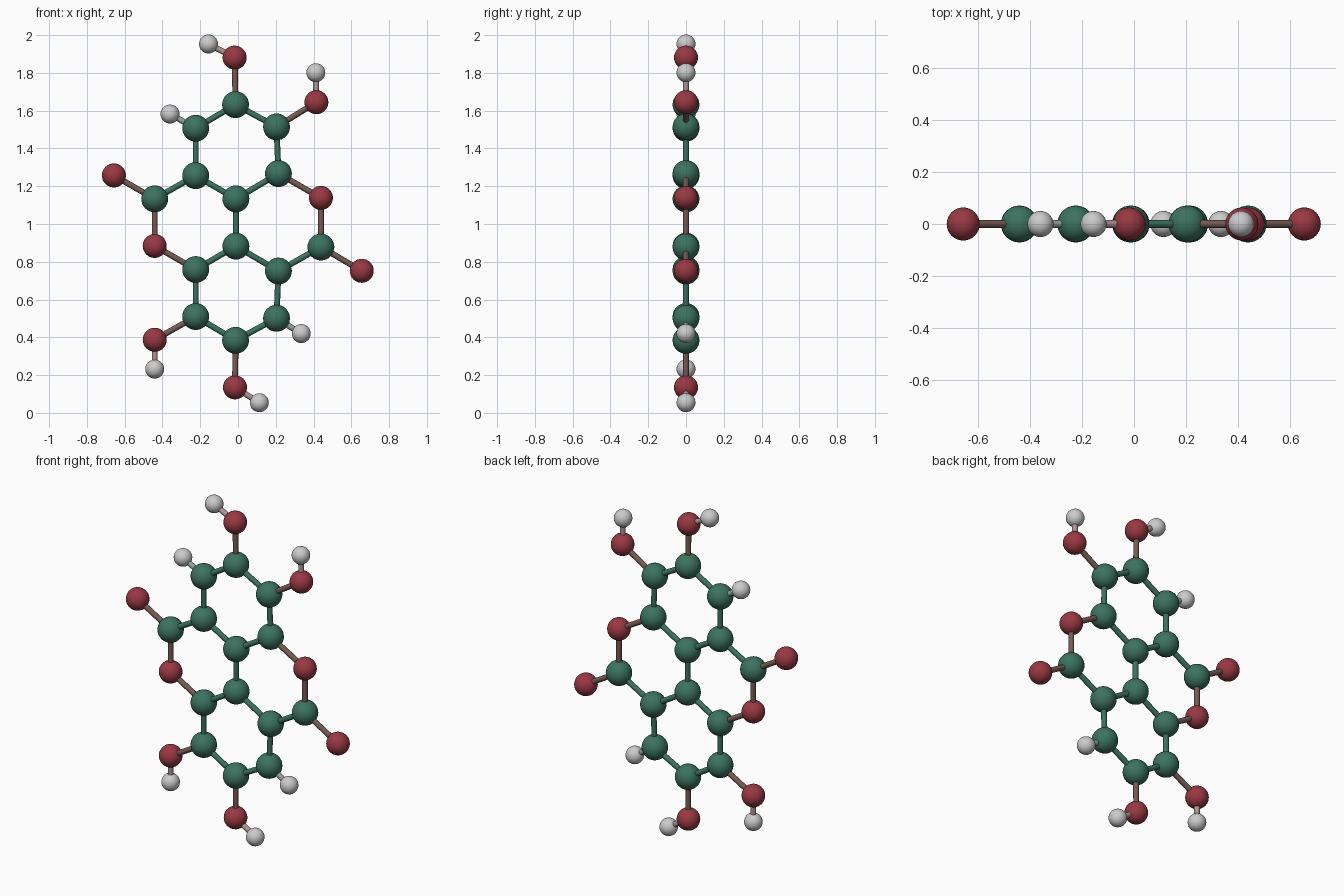
import bpy
from itertools import combinations
from mathutils import Vector

if "Cube" in bpy.data.objects:
    bpy.data.objects.remove(bpy.data.objects["Cube"])

COLOURS = {"carbon": (0.045, 0.17, 0.115), "oxygen": (0.32, 0.04, 0.055), "hydrogen": (0.55, 0.55, 0.55)}
RADII = {"carbon": 0.071, "oxygen": 0.0635, "hydrogen": 0.05}
BOND_RADIUS = 0.0155
MAX_BOND = 0.29

# Ball centres (x, z); everything lies in the plane y = 0
ATOMS = {
    "carbon": [(-.013, 1.632), (-.224, 1.507), (-.224, 1.256), (-.011, 1.133),
               (.214, 1.267), (.204, 1.514), (-.441, 1.133), (-.224, .759),
               (-.011, .883), (.214, .751), (.439, .878), (-.224, .510),
               (-.013, .384), (.204, .501)],
    "oxygen": [(-.657, 1.257), (-.441, .884), (.439, 1.138), (.655, .752),
               (-.441, .387), (-.016, .135), (-.018, 1.881), (.415, 1.645)],
    "hydrogen": [(-.441, .232), (.113, .054), (.335, .420), (-.156, 1.953),
                 (.412, 1.801), (-.360, 1.582)],
}


def material(name, rgb):
    mat = bpy.data.materials.get(name) or bpy.data.materials.new(name)
    mat.diffuse_color = (*rgb, 1)
    mat.use_nodes = True
    mat.node_tree.nodes["Principled BSDF"].inputs["Base Color"].default_value = mat.diffuse_color
    return mat


def finish(name, mat):
    ob = bpy.context.object
    ob.name = name
    ob.data.materials.append(mat)
    bpy.ops.object.shade_smooth_by_angle()


# Atom balls
atoms = []
for kind, spots in ATOMS.items():
    for x, z in spots:
        pos = Vector((x, 0, z))
        atoms.append((kind, pos))
        bpy.ops.mesh.primitive_uv_sphere_add(segments=32, ring_count=16, radius=RADII[kind], location=pos)
        finish(kind + "_ball", material(kind, COLOURS[kind]))

# Bond rods between neighbouring balls, tinted halfway between their ends
for (kind_a, a), (kind_b, b) in combinations(atoms, 2):
    d = b - a
    if d.length > MAX_BOND:
        continue
    bpy.ops.mesh.primitive_cylinder_add(vertices=16, radius=BOND_RADIUS, depth=d.length,
                                        location=(a + b) / 2,
                                        rotation=d.to_track_quat('Z', 'Y').to_euler())
    mix = [(p + q) / 2 for p, q in zip(COLOURS[kind_a], COLOURS[kind_b])]
    finish("bond_rod", material(f"{kind_a}_{kind_b}_bond", mix))
